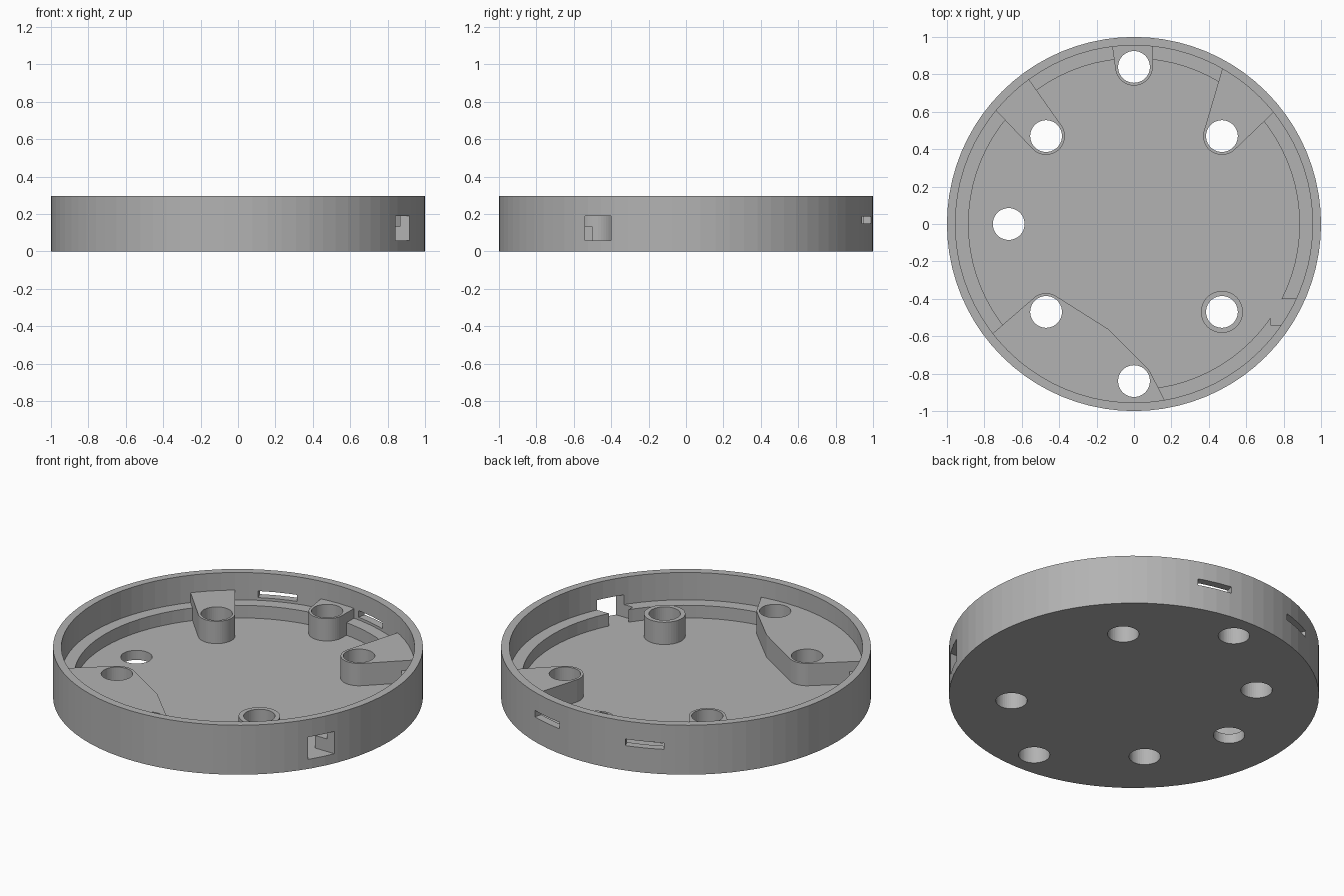
import bpy, bmesh
from math import cos, sin, radians, tau
from mathutils import Matrix, Vector

cube = bpy.data.objects.get("Cube")
if cube:
    bpy.data.objects.remove(cube, do_unlink=True)

HEIGHT, FLOOR, LEDGE, BOSS = 0.295, 0.057, 0.132, 0.19
WALL_R, LEDGE_R, HOLE_R, BOSS_R = 0.955, 0.885, 0.085, 0.1
EMBED = 0.01      # overlap of the bosses with floor and wall

grey = bpy.data.materials.new("plain grey")
grey.use_nodes = True
grey.diffuse_color = (0.45, 0.45, 0.45, 1)
grey.node_tree.nodes["Principled BSDF"].inputs["Base Color"].default_value = (0.45, 0.45, 0.45, 1)


def finish(name, bm):
    bmesh.ops.recalc_face_normals(bm, faces=bm.faces)
    mesh = bpy.data.meshes.new(name)
    bm.to_mesh(mesh)
    bm.free()
    mesh.materials.append(grey)
    obj = bpy.data.objects.new(name, mesh)
    bpy.context.collection.objects.link(obj)
    return obj


def circle(x, y, r, n=48):
    return [(x + r * cos(tau * i / n), y + r * sin(tau * i / n)) for i in range(n)]


def lathe(name, profile, n=80):
    """Spin a profile that starts and ends on the axis."""
    bm = bmesh.new()
    rings = [[bm.verts.new((x, y, z)) for x, y in circle(0, 0, r, n)] for r, z in profile]
    for low, high in zip(rings, rings[1:]):
        for i in range(n):
            j = (i + 1) % n
            bm.faces.new((low[i], low[j], high[j], high[i]))
    bm.faces.new(rings[0])
    bm.faces.new(rings[-1])
    return finish(name, bm)


def prism(name, points, z0, z1):
    """Extrude the convex outline of the points."""
    bm = bmesh.new()
    for x, y in points:
        for z in (z0, z1):
            bm.verts.new((x, y, z))
    hull = bmesh.ops.convex_hull(bm, input=bm.verts)
    spare = {v for v in hull["geom_interior"] + hull["geom_unused"]
             if isinstance(v, bmesh.types.BMVert)}
    bmesh.ops.delete(bm, geom=list(spare), context="VERTS")
    bmesh.ops.dissolve_limit(bm, angle_limit=radians(0.5), verts=bm.verts, edges=bm.edges)
    return finish(name, bm)


def box(name, low, high, turn=0):
    bm = bmesh.new()
    low, high = Vector(low), Vector(high)
    bmesh.ops.create_cube(bm, size=1, matrix=Matrix.Rotation(radians(turn), 4, "Z")
                          @ Matrix.Translation((low + high) / 2)
                          @ Matrix.Diagonal((high - low).to_4d()))
    return finish(name, bm)


def cut(obj, cutter):
    mod = obj.modifiers.new("cut", "BOOLEAN")
    mod.operation, mod.solver, mod.object = "DIFFERENCE", "EXACT", cutter
    with bpy.context.temp_override(object=obj, active_object=obj, selected_objects=[obj]):
        bpy.ops.object.modifier_apply(modifier=mod.name)


def wall_arc(start, end, n=16):
    """Points just inside the wall, between two compass angles from +x."""
    r = WALL_R + EMBED
    angles = [radians(start + (end - start) * i / n) for i in range(n + 1)]
    return [(r * cos(a), r * sin(a)) for a in angles]


# Round tray with an inner ledge
tray = lathe("tray_shell", [(1, 0), (1, HEIGHT), (WALL_R, HEIGHT), (WALL_R, LEDGE),
                            (LEDGE_R, LEDGE), (LEDGE_R, FLOOR)])

# Screw bosses, most of them merging into the wall
D, E = 0.47, 0.84
base = FLOOR - EMBED
bosses = {
    "back_boss": (prism("back_boss", circle(0, E, BOSS_R) + wall_arc(84, 97), base, BOSS), (0, E)),
    "back_left_boss": (prism("back_left_boss", circle(D, D, BOSS_R) + wall_arc(38.7, 60.5),
                             base, BOSS), (D, D)),
    "back_right_boss": (prism("back_right_boss", circle(-D, D, BOSS_R) + wall_arc(126, 140.5),
                              base, BOSS), (-D, D)),
    "front_left_post": (prism("front_left_post", circle(D, -D, 0.112), base, BOSS), (D, -D)),
}
front = prism("front_double_boss", circle(-D, -D, BOSS_R) + circle(0, -E, BOSS_R)
              + [(-0.14, -0.56), (0.07, -0.77)] + wall_arc(217.8, 280), base, BOSS)

# Screw holes
for x, y in ((-0.67, 0), (D, D), (-D, D), (D, -D), (-D, -D), (0, E), (0, -E)):
    drill = prism("hole_cutter", circle(x, y, HOLE_R), -0.1, 0.5)
    cut(tray, drill)
    for boss, spot in bosses.values():
        if spot == (x, y):
            cut(boss, drill)
    if y < 0 and x <= 0:
        cut(front, drill)
    bpy.data.objects.remove(drill, do_unlink=True)

# Connector window and two narrow slots through the wall
openings = [
    box("window_cutter", (0.73, -0.54, FLOOR), (1.1, -0.40, BOSS)),
    box("slot_cutter", (-0.107, 0.9, 0.148), (0.107, 1.1, 0.187), 22),
    box("slot_cutter", (-0.1, 0.9, 0.148), (0.1, 1.1, 0.187), -14),
]
for opening in openings:
    cut(tray, opening)
    bpy.data.objects.remove(opening, do_unlink=True)
